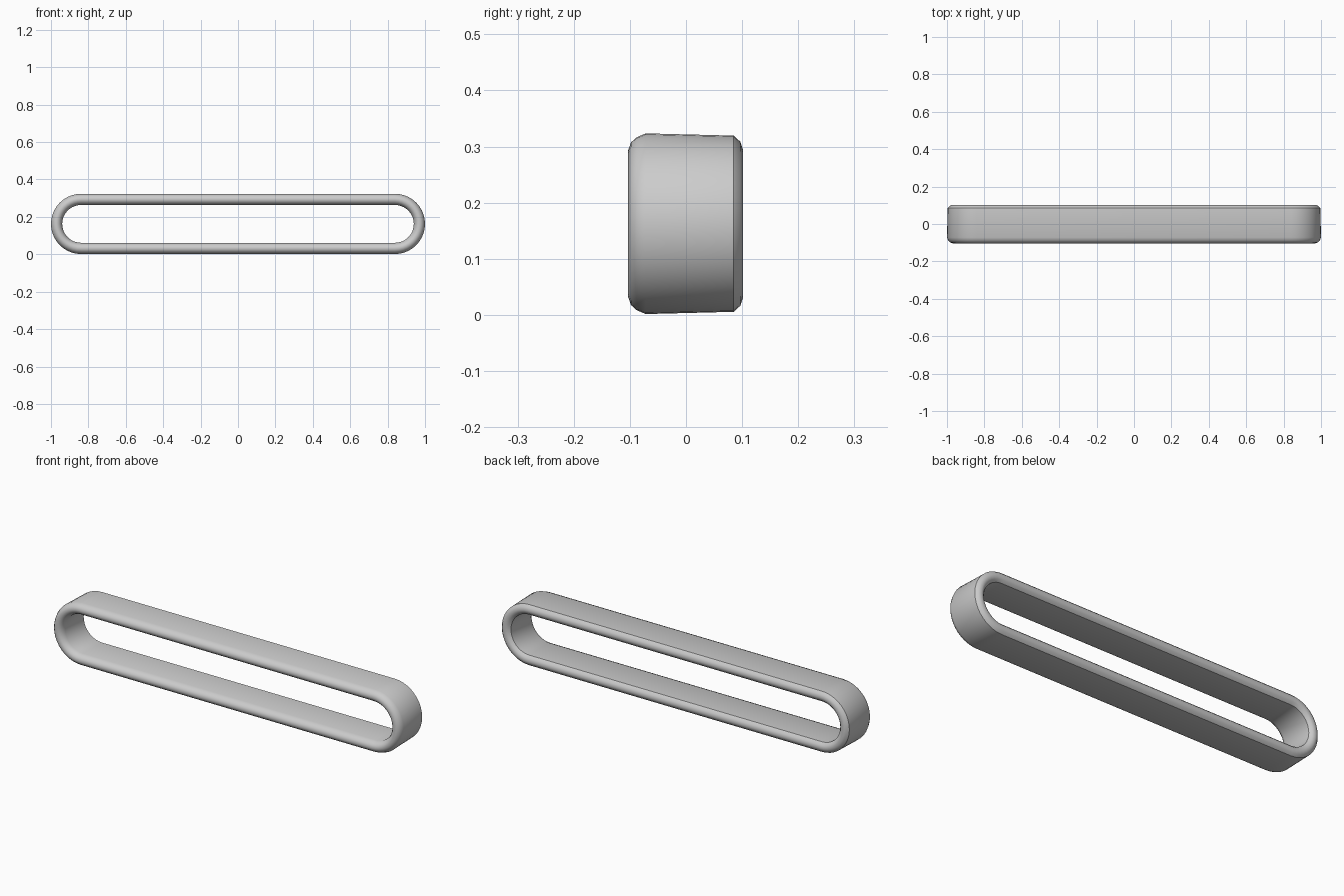
import bpy, bmesh
from math import sin, cos, pi, radians

if "Cube" in bpy.data.objects:
    bpy.data.objects.remove(bpy.data.objects["Cube"])

HALF = 0.839      # half length of the straight runs
CZ = 0.1625       # height of the ring's centre line
MID = 0.131       # radius at the middle of the wall
SEG = 20          # segments per rounded end

# Wall section: (y, half thickness), front lip to back lip
half = [(-0.098, 0.014), (-0.088, 0.023), (-0.072, 0.030),
        (0.085, 0.026), (0.097, 0.015)]
section = [(-0.103, MID)] + [(y, MID + t) for y, t in half] + [(0.102, MID)]
section += [(y, MID - t) for y, t in reversed(half)]

# Stadium path: (centre x, angle)
path = [(HALF, -pi / 2 + pi * i / SEG) for i in range(SEG + 1)]
path += [(-HALF, pi / 2 + pi * i / SEG) for i in range(SEG + 1)]

# Sweep the section around the path
bm = bmesh.new()
rings = [[bm.verts.new((cx + r * cos(a), y, CZ + r * sin(a))) for y, r in section]
         for cx, a in path]
n = len(section)
for i, ring in enumerate(rings):
    nxt = rings[(i + 1) % len(rings)]
    for j in range(n):
        k = (j + 1) % n
        bm.faces.new((ring[j], nxt[j], nxt[k], ring[k]))
bmesh.ops.recalc_face_normals(bm, faces=bm.faces)

mesh = bpy.data.meshes.new("oblong_ring")
bm.to_mesh(mesh)
bm.free()
ring_obj = bpy.data.objects.new("oblong_ring", mesh)
bpy.context.collection.objects.link(ring_obj)
bpy.context.view_layer.objects.active = ring_obj
ring_obj.select_set(True)
bpy.ops.object.shade_smooth_by_angle(angle=radians(40))
